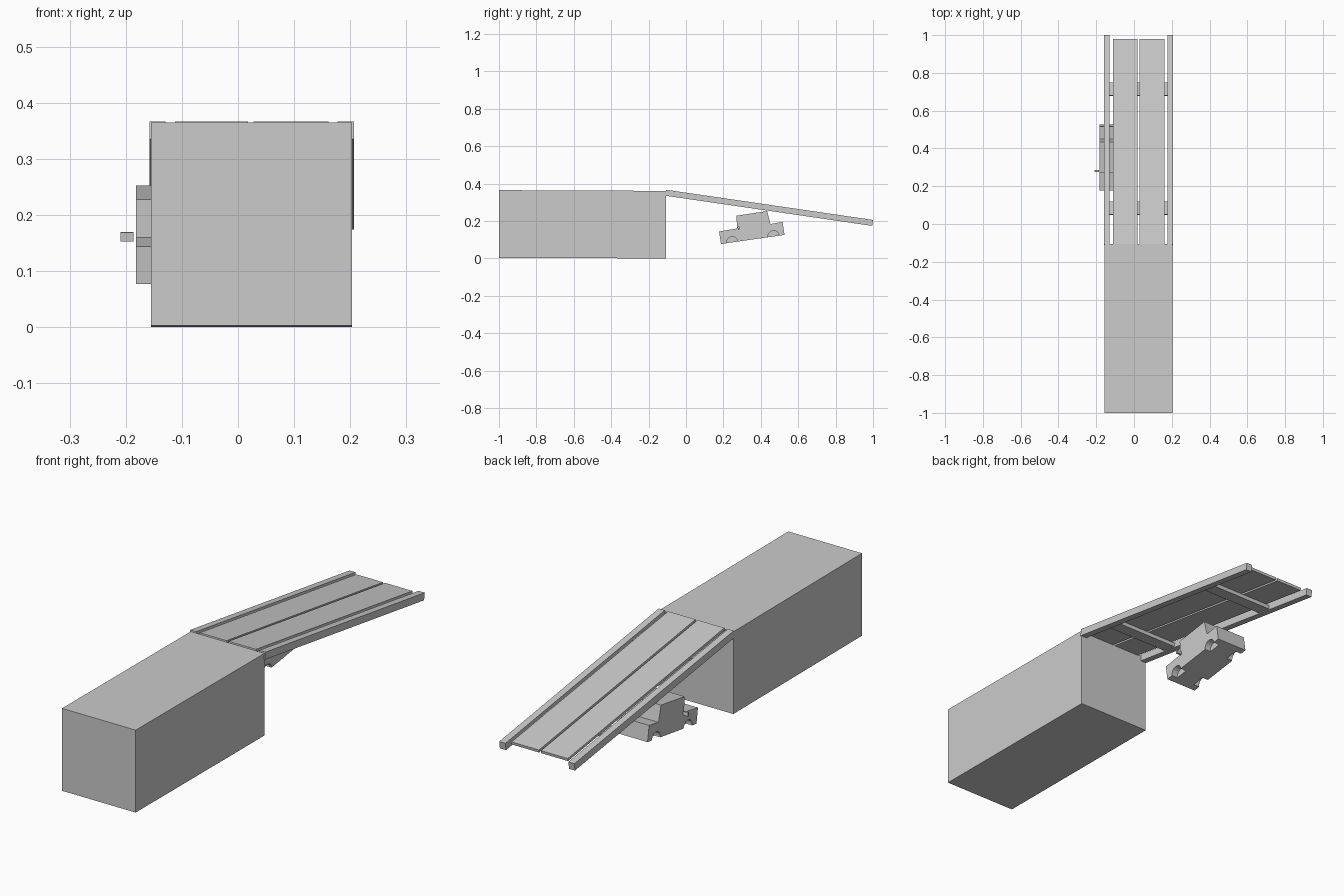
import bpy, bmesh, math

if "Cube" in bpy.data.objects:
    bpy.data.objects.remove(bpy.data.objects["Cube"])


def prism(name, profile, x0, x1):
    """Extrude a (y, z) outline along x."""
    bm = bmesh.new()
    face = bm.faces.new([bm.verts.new((x0, y, z)) for y, z in profile])
    ext = bmesh.ops.extrude_face_region(bm, geom=[face])["geom"]
    verts = [g for g in ext if isinstance(g, bmesh.types.BMVert)]
    bmesh.ops.translate(bm, verts=verts, vec=(x1 - x0, 0, 0))
    bmesh.ops.recalc_face_normals(bm, faces=bm.faces)
    mesh = bpy.data.meshes.new(name)
    bm.to_mesh(mesh)
    bm.free()
    ob = bpy.data.objects.new(name, mesh)
    bpy.context.collection.objects.link(ob)
    return ob


# Container body
prism("container_box", [(-1, 0.003), (-0.107, 0), (-0.107, 0.361), (-1, 0.365)], -0.155, 0.203)

# Sloping ramp, drawn in its own frame: s along the slope, d depth below the top
SLOPE = math.radians(8.3)
C, S = math.cos(SLOPE), math.sin(SLOPE)


def ramp_bar(name, x0, x1, s0, s1, d0, d1):
    pts = [(-0.106 + s * C - d * S, 0.367 - s * S - d * C)
           for s, d in ((s0, d0), (s1, d0), (s1, d1), (s0, d1))]
    return prism(name, pts, x0, x1)


for side, x0, x1 in (("left", -0.158, -0.129), ("right", 0.177, 0.207)):
    ramp_bar(side + "_ramp_rail", x0, x1, 0, 1.118, 0, 0.032)
for side, x0, x1 in (("left", -0.112, 0.018), ("right", 0.028, 0.161)):
    ramp_bar(side + "_ramp_plank", x0, x1, 0, 1.098, 0, 0.012)
for end, s in (("upper", 0.16), ("lower", 0.797)):
    ramp_bar(end + "_crossbar", -0.13, 0.178, s, s + 0.069, 0.012, 0.028)

# Small car, tilted under the ramp
CAR_L, CAR_R = -0.182, -0.030
car = prism("car_body", [(0.177, 0.144), (0.274, 0.160), (0.269, 0.228), (0.434, 0.253),
                         (0.451, 0.184), (0.516, 0.195), (0.527, 0.126), (0.187, 0.077)],
            CAR_L, CAR_R)

# Wheel arch recesses on both flanks
for y, z in ((0.247, 0.086), (0.468, 0.118)):
    for x in (CAR_L, CAR_R):
        arc = [(y + 0.03 * math.cos(a * math.tau / 16), z + 0.03 * math.sin(a * math.tau / 16))
               for a in range(16)]
        cutter = prism("wheel_arch_cutter", arc, x - 0.03, x + 0.03)
        mod = car.modifiers.new("wheel_arch", "BOOLEAN")
        mod.operation, mod.solver, mod.object = "DIFFERENCE", "EXACT", cutter
        cutter.hide_render = True
        cutter.hide_viewport = True

# Wing mirrors, one each side
for side, x0, x1 in (("left", -0.209, -0.186), ("right", -0.026, -0.003)):
    prism(side + "_wing_mirror", [(0.278, 0.153), (0.287, 0.154), (0.285, 0.170), (0.276, 0.169)], x0, x1)
